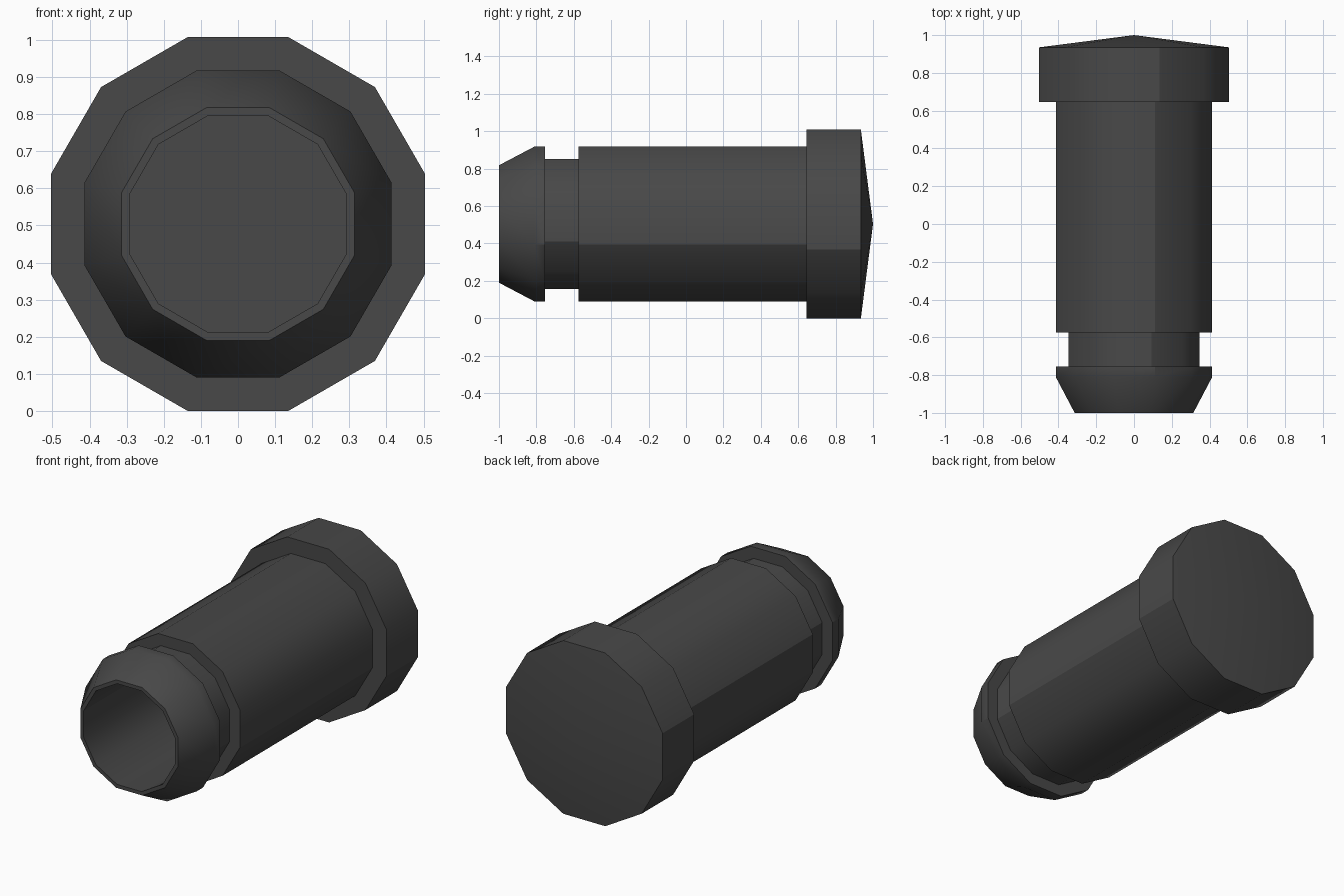
import bpy, bmesh, math

cube = bpy.data.objects.get("Cube")
if cube:
    bpy.data.objects.remove(cube, do_unlink=True)

SIDES = 12
CENTRE_Z = 0.504
STEP = 2 * math.pi / SIDES

steel = bpy.data.materials.new("dark_steel")
steel.use_nodes = True
colour = (0.065, 0.065, 0.065, 1)
steel.diffuse_color = colour
steel.node_tree.nodes["Principled BSDF"].inputs["Base Color"].default_value = colour

# Profile from the back tip to the bore floor: (distance to the flats, y)
profile = [
    (0, 1.0), (0.504, 0.935), (0.504, 0.645),    # domed head
    (0.414, 0.645), (0.414, -0.575),             # shank
    (0.348, -0.575), (0.348, -0.755),            # retaining groove
    (0.414, -0.755), (0.414, -0.81),             # nose collar
    (0.314, -1.0), (0.293, -1.0),                # tapered nose and lip
    (0.293, 0.645), (0, 0.645),                  # hollow bore
]


def ring(bm, flat, y):
    if flat == 0:
        return [bm.verts.new((0, y, CENTRE_Z))]
    r = flat / math.cos(STEP / 2)
    angles = [(i + 0.5) * STEP for i in range(SIDES)]
    return [bm.verts.new((r * math.cos(a), y, CENTRE_Z + r * math.sin(a))) for a in angles]


# Lathe the pin around its long axis
bm = bmesh.new()
rings = [ring(bm, flat, y) for flat, y in profile]
for a, b in zip(rings, rings[1:]):
    for i in range(SIDES):
        j = (i + 1) % SIDES
        quad = [a[i % len(a)], a[j % len(a)], b[j % len(b)], b[i % len(b)]]
        bm.faces.new(list(dict.fromkeys(quad)))
bmesh.ops.recalc_face_normals(bm, faces=bm.faces)

# Smooth faces, sharp steps, and one crease per quarter along the walls
for f in bm.faces:
    f.smooth = True
for e in bm.edges:
    p, q = (v.co for v in e.verts)
    along = abs(p.x - q.x) + abs(p.z - q.z) < 1e-5
    if along:
        corner = round(math.atan2(p.z - CENTRE_Z, p.x) / STEP - 0.5) % SIDES
        e.smooth = corner % 3 != 2
    else:
        e.smooth = e.calc_face_angle(0) < math.radians(31)

mesh = bpy.data.meshes.new("hollow_pin")
bm.to_mesh(mesh)
bm.free()
mesh.materials.append(steel)
pin = bpy.data.objects.new("hollow_pin", mesh)
bpy.context.collection.objects.link(pin)
